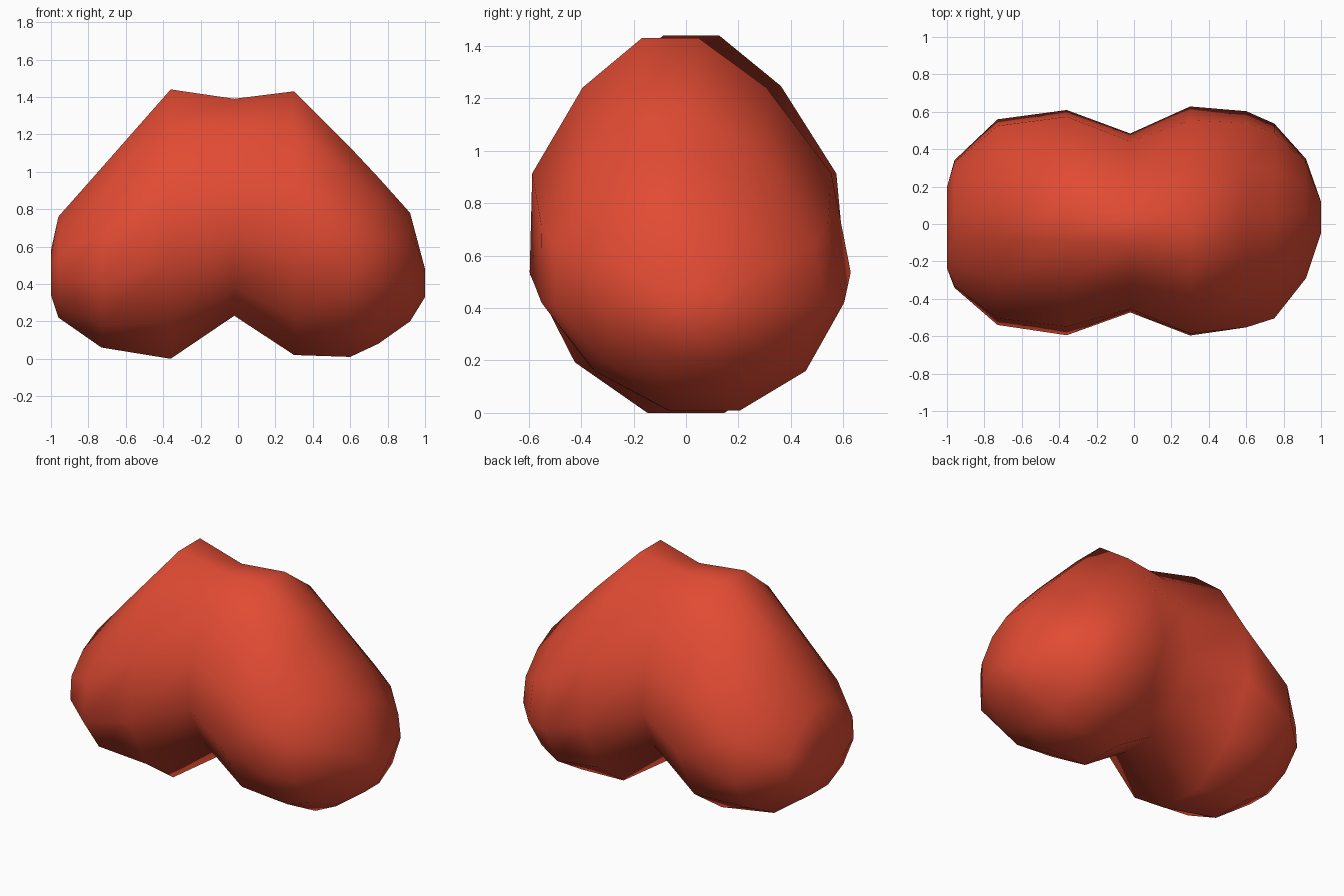
import bpy
import bmesh
import math

cube = bpy.data.objects.get("Cube")
if cube:
    bpy.data.objects.remove(cube, do_unlink=True)

# Single red colour
red = bpy.data.materials.new("warm red")
red.use_nodes = True
colour = (0.75, 0.07, 0.033, 1)
red.diffuse_color = colour
red.node_tree.nodes["Principled BSDF"].inputs["Base Color"].default_value = colour

# Egg sections along x: x, front y, back y, bottom z, top z, taper, forward lean
SECTIONS = [
    (-1.0, -0.24, 0.2, 0.34, 0.58, 0.0, 0.0),
    (-0.96, -0.34, 0.34, 0.22, 0.76, 0.06, 0.0),
    (-0.73, -0.53, 0.55, 0.06, 1.02, 0.12, 0.0),
    (-0.36, -0.58, 0.6, 0.0, 1.44, 0.13, -0.01),
    (-0.02, -0.47, 0.47, 0.23, 1.39, 0.12, 0.02),
    (0.3, -0.6, 0.6, 0.02, 1.43, 0.13, 0.06),
    (0.6, -0.56, 0.58, 0.01, 1.13, 0.1, 0.06),
    (0.75, -0.51, 0.52, 0.08, 0.97, 0.08, 0.05),
    (0.92, -0.29, 0.34, 0.2, 0.78, 0.05, 0.03),
    (1.0, -0.05, 0.12, 0.33, 0.48, 0.0, 0.0),
]
SIDES = 12
SQUEEZE = 0.2


def egg_ring(bm, x, front, back, low, high, taper, lean):
    reach = math.cos(math.pi / SIDES)
    ring = []
    for i in range(SIDES):
        a = 2 * math.pi * (i + 0.5) / SIDES
        up, out = math.cos(a) / reach, math.sin(a) / reach
        width = (back - front) / 2 * (1 - taper * up - SQUEEZE * up * up)
        y = (front + back) / 2 + width * out - lean * up
        z = (low + high) / 2 + (high - low) / 2 * up
        ring.append(bm.verts.new((x, y, z)))
    return ring


# Two joined lobes lofted as one skin
bm = bmesh.new()
rings = [egg_ring(bm, *s) for s in SECTIONS]
for a, b in zip(rings, rings[1:]):
    for i in range(SIDES):
        j = (i + 1) % SIDES
        bm.faces.new((a[i], a[j], b[j], b[i]))
bm.faces.new(rings[0])
bm.faces.new(rings[-1])
bmesh.ops.recalc_face_normals(bm, faces=bm.faces)
for face in bm.faces:
    face.smooth = True

mesh = bpy.data.meshes.new("twin_lobes")
bm.to_mesh(mesh)
bm.free()
mesh.materials.append(red)
lobes = bpy.data.objects.new("twin_lobes", mesh)
bpy.context.collection.objects.link(lobes)
